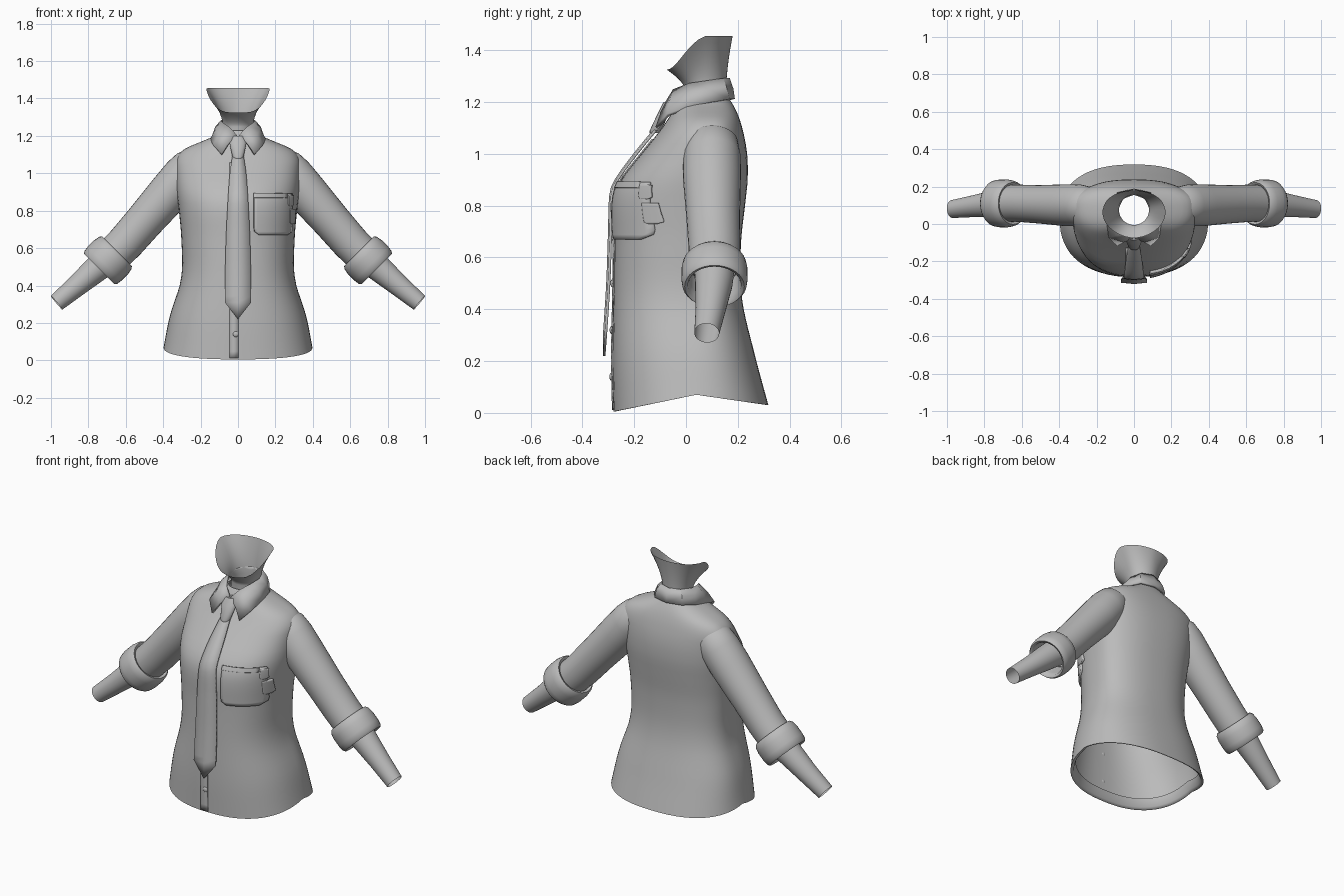
import bpy, bmesh, math
from mathutils import Vector

cube = bpy.data.objects.get("Cube")
if cube:
    bpy.data.objects.remove(cube)

GREY = (0.5, 0.5, 0.5, 1)
mat = bpy.data.materials.new("plain grey")
mat.use_nodes = True
mat.diffuse_color = GREY
mat.node_tree.nodes["Principled BSDF"].inputs["Base Color"].default_value = GREY


def finish(name, bm, mirror=False, thick=0, offset=0, angle=40, subdiv=0):
    """Turn a bmesh into a smooth-shaded object."""
    bmesh.ops.recalc_face_normals(bm, faces=bm.faces)
    mesh = bpy.data.meshes.new(name)
    bm.to_mesh(mesh)
    bm.free()
    mesh.materials.append(mat)
    ob = bpy.data.objects.new(name, mesh)
    bpy.context.collection.objects.link(ob)
    bpy.ops.object.select_all(action='DESELECT')
    ob.select_set(True)
    bpy.context.view_layer.objects.active = ob
    bpy.ops.object.shade_smooth_by_angle(angle=math.radians(angle))
    if mirror:
        m = ob.modifiers.new("mirror", 'MIRROR')
        m.merge_threshold = 0.002
    if subdiv:
        ob.modifiers.new("subdivision", 'SUBSURF').levels = subdiv
    if thick:
        s = ob.modifiers.new("thickness", 'SOLIDIFY')
        s.thickness, s.offset = thick, offset
    return ob


def skin(rows, closed=True):
    """Bridge rows of points with quads."""
    bm = bmesh.new()
    vs = [[bm.verts.new(p) for p in row] for row in rows]
    n = len(rows[0])
    for a, b in zip(vs, vs[1:]):
        for i in range(n if closed else n - 1):
            j = (i + 1) % n
            bm.faces.new((a[i], a[j], b[j], b[i]))
    return bm


def sample(table, z):
    """Smoothly interpolate the rows of a table keyed by first column."""
    z = min(max(z, table[0][0]), table[-1][0])
    k = max(i for i in range(len(table) - 1) if table[i][0] <= z)
    p1, p2 = table[k], table[k + 1]
    p0, p3 = table[max(k - 1, 0)], table[min(k + 2, len(table) - 1)]
    h = p2[0] - p1[0]
    t = (z - p1[0]) / h
    out = []
    for c in range(1, len(p1)):
        m1 = (p2[c] - p0[c]) / (p2[0] - p0[0]) * h
        m2 = (p3[c] - p1[c]) / (p3[0] - p1[0]) * h
        out.append((2*t**3 - 3*t*t + 1) * p1[c] + (t**3 - 2*t*t + t) * m1
                   + (3*t*t - 2*t**3) * p2[c] + (t**3 - t*t) * m2)
    return out


# Torso: height, half width, front y, back y, widest y
BODY = [(0, .398, -.28, .318, .04), (.2, .365, -.284, .268, .04),
        (.45, .303, -.28, .215, .03), (.65, .303, -.278, .212, .03),
        (.82, .318, -.278, .23, .04), (.9, .328, -.25, .238, .05),
        (1.0, .332, -.172, .236, .07), (1.08, .328, -.108, .222, .09),
        (1.13, .285, -.072, .208, .09), (1.17, .195, -.05, .192, .08),
        (1.2, .125, -.04, .175, .075), (1.23, .085, -.02, .155, .075)]
POWER = 2.4
SIDES = 64


def bend(v):
    return math.copysign(abs(v) ** (2 / POWER), v)


def body_ring(z, scale=1, lift=0):
    a, front, back, mid = sample(BODY, z)
    ring = []
    for i in range(SIDES):
        t = math.tau * i / SIDES
        c, s = bend(math.cos(t)), bend(math.sin(t))
        depth = mid - front if s < 0 else back - mid
        hem = .07 - abs(s) * (.065 if s < 0 else .04)
        ring.append((a * c * scale, mid + depth * s * scale,
                     z + lift + hem * max(0, 1 - z / .4)))
    return ring


def chest_y(x, z):
    a, front, back, mid = sample(BODY, z)
    return mid - (mid - front) * max(0, 1 - abs(x / a) ** POWER) ** (1 / POWER)


rows = [body_ring(0, .92, .06), body_ring(0, .95, .01), body_ring(0, .985, 0)]
heights = [i * .04 for i in range(27)] + [1.06, 1.08, 1.1, 1.115, 1.13, 1.145, 1.16, 1.18, 1.2, 1.23]
rows += [body_ring(z) for z in heights]
finish("shirt_body", skin(rows), angle=50)


# Sleeves, rolled cuffs and forearms: tubes of (point, radius)
def tube(name, steps, axis, angle=45):
    axis = Vector(axis).normalized()
    u = Vector((0, 1, 0))
    u = (u - axis * u.dot(axis)).normalized()
    v = axis.cross(u)
    rows = []
    for p, r in steps:
        rows.append([Vector(p) + r * (u * math.cos(t) + v * math.sin(t))
                     for t in (math.tau * i / 32 for i in range(32))])
    finish(name, skin(rows), mirror=True, angle=angle)


ARM = Vector((.635, 0, -.77))
tube("sleeve", [((.21, .10, 1.07), .075), ((.245, .10, 1.045), .10), ((.29, .10, .99), .111),
                ((.36, .10, .905), .112), ((.5, .105, .745), .103),
                ((.6, .11, .63), .10), ((.68, .11, .55), .098)], ARM)

CUFF = Vector((.7, 0, -.7)).normalized()
cuff_profile = [(.03, .09), (.0, .1), (-.005, .112), (.008, .122), (.04, .128), (.09, .128),
                (.118, .124), (.13, .115), (.125, .103), (.09, .098), (.02, .096)]
tube("rolled_cuff", [(Vector((.65, .11, .58)) + CUFF * t, r) for t, r in cuff_profile], CUFF, 60)
tube("forearm", [((.66, .11, .57), .08), ((.75, .107, .495), .072),
                 ((.86, .095, .40), .058), ((.97, .08, .308), .048)], (.77, -.06, -.64))


# Neck flaring into an open jaw line
def neck_ring(z, r, flare):
    ring = []
    for i in range(40):
        t = math.tau * i / 40
        turn = (1 - math.cos(t)) / 2            # 0 at the front, 1 at the back
        side = abs(math.sin(t))
        rise = min(1, turn * 1.9)
        rise = rise * rise * (3 - 2 * rise)
        rim_r = .15 * (1 - turn) + .105 * turn + .04 * side ** 3
        rim_z = 1.325 + .13 * rise
        rr = r + (rim_r - r) * flare ** 1.6
        ring.append((rr * math.sin(t), .075 - rr * math.cos(t), z + (rim_z - z) * flare))
    return ring


rows = [neck_ring(1.14, .085, 0), neck_ring(1.2, .082, 0)]
rows += [neck_ring(1.25, .08, f / 8) for f in range(9)]
finish("neck", skin(rows), angle=60)

# Folded collar: top and lower edges from the front to the back
top = [(.004, -.072, 1.2), (.045, -.045, 1.245), (.078, .015, 1.268),
       (.088, .08, 1.278), (.062, .14, 1.288), (0, .162, 1.29)]
low = [(.088, -.112, 1.1), (.132, -.07, 1.15), (.142, .02, 1.182),
       (.132, .1, 1.2), (.085, .163, 1.21), (0, .182, 1.21)]
middle = [tuple((Vector(a) + Vector(b)) / 2 + Vector((.006, 0, .006))) for a, b in zip(top, low)]
middle[-1] = (0, .176, 1.25)
finish("collar", skin([top, middle, low], closed=False), mirror=True, thick=.014)

# Tie blade: height, half width, y
TIE = [(.31, .07, -.315), (.5, .068, -.303), (.7, .062, -.296), (.85, .054, -.29),
       (.9, .051, -.27), (1.0, .043, -.197), (1.1, .028, -.115)]
rows = [[(0, -.316, .22)] * 3]
for i in range(25):
    z = .31 + i * .79 / 24
    w, y = sample(TIE, z)
    rows.append([(-w, y + .006, z), (0, y, z), (w, y + .006, z)])
bm = skin(rows, closed=False)
bmesh.ops.remove_doubles(bm, verts=bm.verts, dist=.0005)
bmesh.ops.dissolve_degenerate(bm, edges=bm.edges, dist=.0005)
finish("tie_blade", bm, thick=.01)

# Tie knot: rounded taper of (height, half width, y)
rows = []
for z, w, y in [(1.08, .024, -.118), (1.09, .03, -.118), (1.16, .045, -.085),
                (1.18, .042, -.075), (1.2, .03, -.065)]:
    rows.append([(w * math.cos(t), y + .022 * math.sin(t), z)
                 for t in (math.tau * i / 16 for i in range(16))])
bm = skin(rows)
bmesh.ops.holes_fill(bm, edges=bm.edges)
finish("tie_knot", bm)


# Chest pocket and its side tabs, laid on the chest surface
def patch(name, x0, x1, z0, z1, corner, lift, thick):
    rows = []
    for j in range(13):
        z = z0 + (z1 - z0) * j / 12
        k = max(0, 1 - (z - z0) / corner)
        inset = corner * (1 - math.sqrt(max(0, 1 - k * k))) * .8
        row = []
        for i in range(13):
            x = x0 + inset + (x1 - x0 - 2 * inset) * i / 12
            row.append((x, chest_y(x, z) - lift, z))
        rows.append(row)
    finish(name, skin(rows, closed=False), thick=thick)


patch("pocket", .085, .285, .67, .89, .035, .006, .016)
patch("pocket_hem", .083, .262, .868, .892, .001, .012, .01)
patch("pocket_tab_lower", .272, .3, .73, .81, .01, .012, .016)
patch("pocket_tab_upper", .265, .292, .825, .88, .01, .012, .016)

# Button placket and buttons
rows = []
for i in range(30):
    z = .012 + i * .036
    rows.append([(x, chest_y(x, z) - .003, z) for x in (-.045, -.02, .002)])
finish("placket", skin(rows, closed=False), thick=.005)
for z in (.14, .32, .5, .68, .84):
    bm = bmesh.new()
    bmesh.ops.create_uvsphere(bm, u_segments=16, v_segments=8, radius=.015)
    for v in bm.verts:
        v.co = (v.co.x - .012, v.co.y * .5 + chest_y(0, z) - .005, v.co.z + z)
    finish("button", bm)
